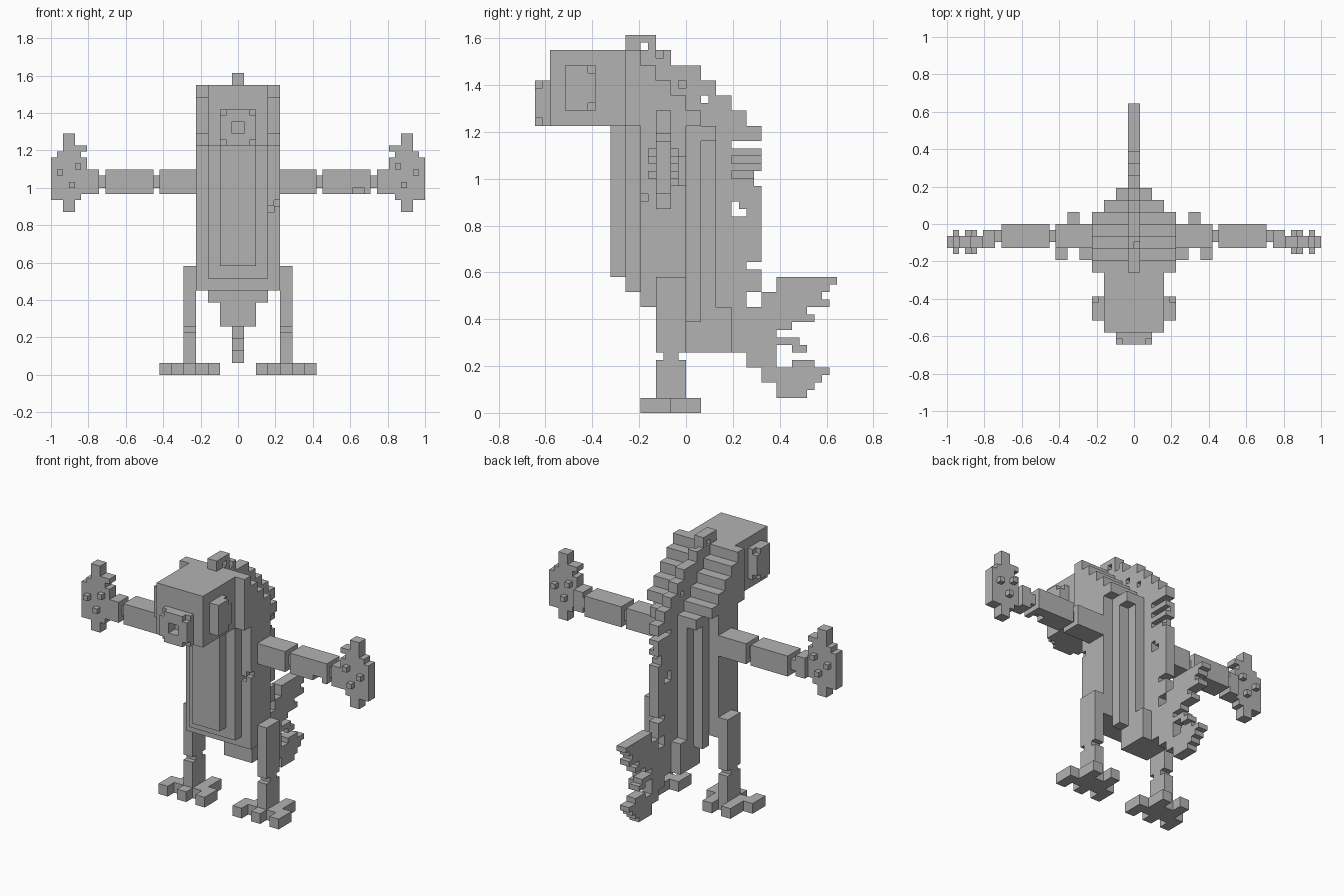
import bpy, bmesh
from itertools import product
from mathutils import Vector

U = 1 / 31  # edge of one small cube

old = bpy.data.objects.get("Cube")
if old:
    bpy.data.objects.remove(old, do_unlink=True)

grey = bpy.data.materials.new("plain_grey")
grey.use_nodes = True
grey.diffuse_color = (0.45, 0.45, 0.45, 1)
grey.node_tree.nodes["Principled BSDF"].inputs["Base Color"].default_value = (0.45, 0.45, 0.45, 1)


def block(x0, x1, y0, y1, z0, z1):
    """Cells of a solid block, given in cube units."""
    return set(product(range(x0, x1), range(y0, y1), range(z0, z1)))


def slab(half, y0, y1, z0, z1):
    """Block centred on x = 0."""
    return block(-half, half, y0, y1, z0, z1)


def both(cells):
    """Cells plus their mirror image."""
    return cells | {(-1 - x, y, z) for x, y, z in cells}


def build(name, cells):
    """Skin the cells with their outer faces and merge the flat areas."""
    bm = bmesh.new()
    verts = {}

    def vert(p):
        if p not in verts:
            verts[p] = bm.verts.new(Vector(p) * U)
        return verts[p]

    for c in cells:
        for axis, side in product(range(3), (0, 1)):
            n = list(c)
            n[axis] += 2 * side - 1
            if tuple(n) in cells:
                continue
            a, b = (axis + 1) % 3, (axis + 2) % 3
            ring = []
            for da, db in ((0, 0), (1, 0), (1, 1), (0, 1)):
                p = list(c)
                p[axis] += side
                p[a] += da
                p[b] += db
                ring.append(vert(tuple(p)))
            bm.faces.new(ring if side else ring[::-1])
    bmesh.ops.dissolve_limit(bm, angle_limit=0.01, verts=bm.verts[:], edges=bm.edges[:])
    bmesh.ops.triangulate(bm, faces=[f for f in bm.faces if len(f.verts) > 4])
    mesh = bpy.data.meshes.new(name)
    bm.to_mesh(mesh)
    bm.free()
    mesh.materials.append(grey)
    obj = bpy.data.objects.new(name, mesh)
    bpy.context.collection.objects.link(obj)


# Torso: layered belly in front, layered back behind
torso = slab(7, -6, 0, 14, 40) | slab(5, -8, -6, 16, 38) | slab(3, -10, -8, 18, 38)
torso |= slab(5, 0, 2, 16, 38) | slab(3, 2, 4, 14, 38)
torso -= block(6, 7, -6, -5, 28, 29) | block(5, 6, -6, -5, 27, 28)
build("torso", torso)
build("hips", slab(5, 0, 2, 12, 16) | slab(3, 0, 6, 8, 14))

# Hood stepping down behind the head
hood = slab(7, -8, -6, 38, 48)
for i in range(4):
    hood |= slab(7, -6 + 2 * i, -4 + 2 * i, 38, 46 - 2 * i)
hood |= slab(5, 2, 4, 36, 38)
build("hood", hood)

# Head, snout with hollow tip, raised eyes
build("head", slab(5, -18, -8, 38, 48))
snout = slab(3, -20, -18, 38, 44) - slab(1, -20, -18, 40, 42)
for z in (38, 43):
    snout -= both(block(2, 3, -20, -19, z, z + 1))
build("snout", snout)
eyes = block(5, 7, -16, -12, 40, 46)
for z in (40, 45):
    eyes -= block(6, 7, -13, -12, z, z + 1)
build("eyes", both(eyes))

# Jagged crest running from the head down the back
crest = slab(1, -8, -4, 46, 50) | slab(1, -4, -2, 42, 48) | slab(1, -2, 2, 38, 46)
for i in range(4):
    crest |= slab(1, 2 + 2 * i, 4 + 2 * i, 20, 44 - 2 * i)
crest |= slab(1, 2, 8, 14, 20) | slab(1, 8, 10, 16, 19)
for y0, y1, z0, z1 in ((-6, -5, 48, 49), (2, 3, 41, 42), (6, 10, 35, 36), (9, 10, 30, 32),
                       (6, 7, 27, 28), (6, 8, 26, 27)):
    crest -= slab(1, y0, y1, z0, z1)
crest -= block(0, 1, -4, -3, 47, 48) | block(0, 1, -1, 0, 43, 44)
crest -= block(0, 1, 6, 9, 31, 32) | block(0, 1, 6, 10, 33, 34)
build("back_crest", crest)

# Thin ragged tail, listed as rows from the bottom up
tail_rows = [(12, 16), (12, 17), (10, 18), (10, 19), (8, 12), (8, 12), (6, 12), (6, 15),
             (6, 12), (6, 14), (6, 17), (6, 16), (10, 19), (10, 18), (12, 19), (12, 20)]
tail = slab(1, 14, 17, 6, 7) | slab(1, 14, 16, 8, 9)
for i, (y0, y1) in enumerate(tail_rows):
    tail |= slab(1, y0, y1, 2 + i, 3 + i)
build("tail", tail)

# Arms with narrow joints
arm = block(7, 13, -4, 0, 30, 34) | block(14, 22, -4, 0, 30, 34)
arm |= block(13, 14, -3, -1, 31, 33) | block(22, 23, -3, -1, 31, 33)
arm |= block(23, 25, -4, -1, 30, 34)
build("arms", both(arm) - block(19, 21, -4, -2, 30, 31))

# Hands: flat round palms with a raised finger and small studs on both faces
hand = block(25, 31, -4, -2, 30, 36) | block(26, 30, -4, -2, 29, 37)
hand |= block(27, 29, -4, -2, 27, 40) | block(25, 27, -4, -2, 37, 38)
hand |= block(30, 31, -4, -2, 29, 30)
for x, z in ((26, 34), (29, 33), (27, 31)):
    hand |= block(x, x + 1, -5, -1, z, z + 1)
build("hands", both(hand))

# Legs with a thin ankle
leg = block(7, 9, -4, 0, 8, 18) | block(7, 9, -3, -1, 7, 8) | block(7, 9, -4, 0, 2, 7)
build("legs", both(leg))

# Feet: three front toes and two heel spurs
foot = block(5, 11, -4, 0, 0, 2)
for x, y0, y1 in ((3, -6, -2), (7, -6, -4), (11, -6, -2), (5, 0, 2), (9, 0, 2)):
    foot |= block(x, x + 2, y0, y1, 0, 2)
build("feet", both(foot))
